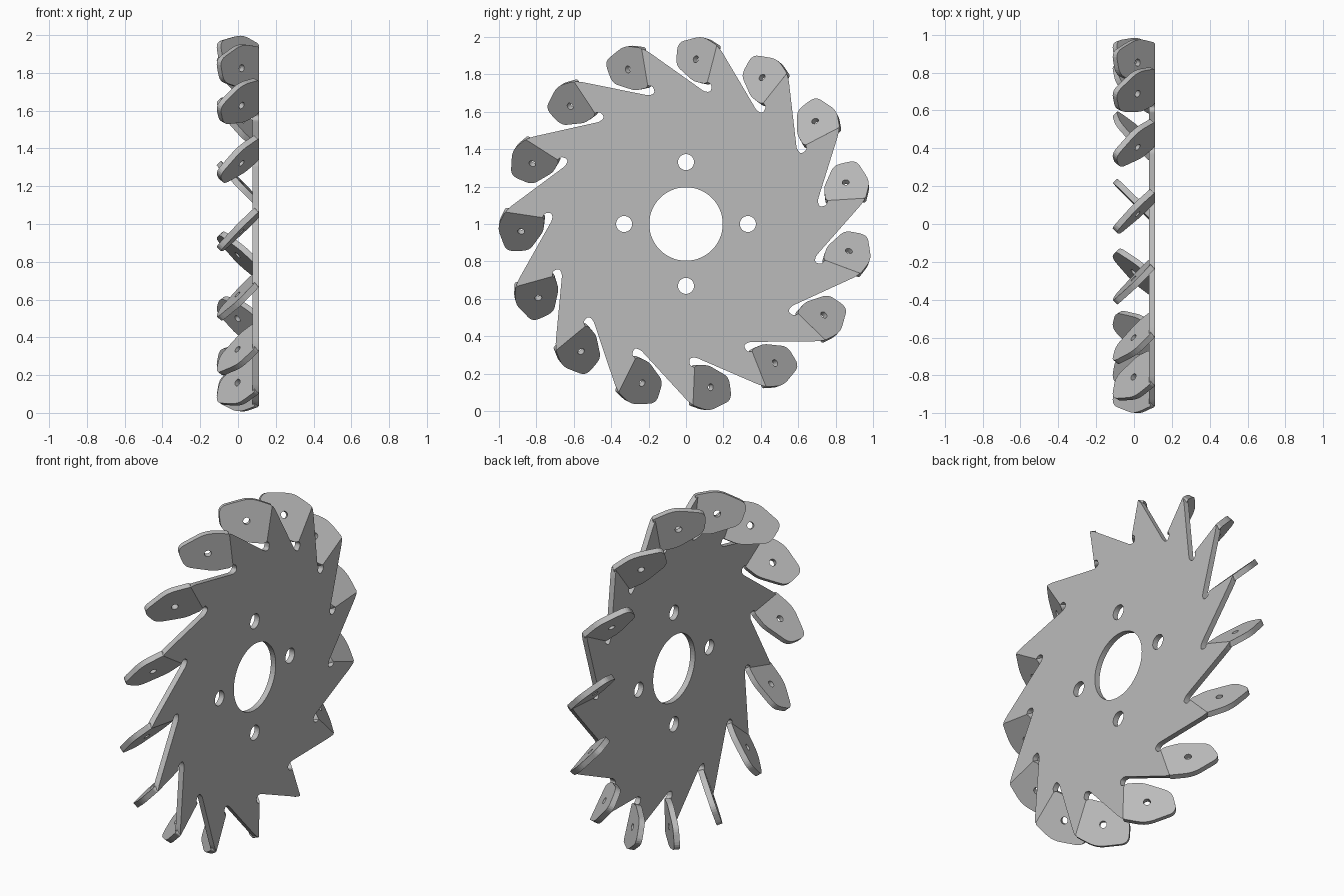
import bpy
from math import sin, cos, pi, radians
from mathutils import Vector, Matrix

if "Cube" in bpy.data.objects:
    bpy.data.objects.remove(bpy.data.objects["Cube"], do_unlink=True)

BLADES = 15
THICK = 0.032
FACE_X = 0.11              # outer face of the plate
FOLD = radians(45)         # bend of each blade
HOLE_ANGLE = radians(14.6)  # direction of the first blade's hole
STEP = 2 * pi / BLADES

steel = bpy.data.materials.new("grey steel")
steel.use_nodes = True
colour = (0.5, 0.5, 0.5, 1)
steel.diffuse_color = colour
steel.node_tree.nodes["Principled BSDF"].inputs["Base Color"].default_value = colour


def circle(cx, cy, r, n):
    return [Vector((cx + r * cos(2 * pi * i / n), cy + r * sin(2 * pi * i / n))) for i in range(n)]


def rounded(corners, steps=5):
    """Outline from (x, y, cut): each corner becomes a small curve."""
    out = []
    for i, (x, y, cut) in enumerate(corners):
        p = Vector((x, y))
        if not cut:
            out.append(p)
            continue
        prev = Vector(corners[i - 1][:2]) - p
        nxt = Vector(corners[(i + 1) % len(corners)][:2]) - p
        a = p + prev.normalized() * min(cut, prev.length * 0.48)
        b = p + nxt.normalized() * min(cut, nxt.length * 0.48)
        for k in range(steps + 1):
            t = k / steps
            out.append(a * (1 - t) ** 2 + p * 2 * t * (1 - t) + b * t * t)
    return out


def sheet(name, outlines):
    """Flat sheet mesh; every outline after the first is a hole."""
    curve = bpy.data.curves.new(name + " outline", 'CURVE')
    curve.dimensions = '2D'
    curve.fill_mode = 'BOTH'
    curve.extrude = THICK / 2
    for pts in outlines:
        spline = curve.splines.new('POLY')
        spline.points.add(len(pts) - 1)
        for sp, p in zip(spline.points, pts):
            sp.co = (p.x, p.y, 0, 1)
        spline.use_cyclic_u = True
    temp = bpy.data.objects.new(name + " outline", curve)
    bpy.context.collection.objects.link(temp)
    bpy.context.view_layer.update()
    graph = bpy.context.evaluated_depsgraph_get()
    mesh = bpy.data.meshes.new_from_object(temp.evaluated_get(graph))
    bpy.data.objects.remove(temp, do_unlink=True)
    bpy.data.curves.remove(curve)
    mesh.name = name
    mesh.materials.clear()
    mesh.materials.append(steel)
    for poly in mesh.polygons:
        poly.use_smooth = False
        poly.material_index = 0
    return mesh


def place(name, mesh, matrix):
    obj = bpy.data.objects.new(name, mesh)
    bpy.context.collection.objects.link(obj)
    obj.matrix_world = matrix
    return obj


def frame(u, v, n, origin):
    m = Matrix((u, v, n)).transposed().to_4x4()
    m.translation = origin
    return m


# Toothed plate: one tooth and gullet, repeated around the axle
tooth = [(0.930, -0.136, 0.015), (0.962, -0.108, 0.012), (0.763, -0.069, 0.006),
         (0.750, -0.092, 0.012), (0.712, -0.092, 0.02), (0.710, -0.058, 0.02)]
rim = []
for i in range(BLADES):
    a = HOLE_ANGLE + i * STEP
    rim += [(r * cos(a) - t * sin(a), r * sin(a) + t * cos(a), c) for r, t, c in tooth]
holes = [circle(0, 0, 0.196, 64)]
holes += [circle(0.33 * cos(k * pi / 2), 0.33 * sin(k * pi / 2), 0.043, 32) for k in range(4)]
plate = sheet("plate", [rounded(rim)] + holes)
X, Y, Z = Vector((1, 0, 0)), Vector((0, 1, 0)), Vector((0, 0, 1))
place("plate", plate, frame(Y, Z, X, X * (FACE_X - THICK / 2) + Z))

# Folded blade: x runs along the fold, y is the distance from it once flattened
flat = cos(FOLD)
profile = [(0, 0, 0), (0.203, 0, 0.012), (0.231, 0.088, 0.05), (0.165, 0.206, 0.045),
           (0.044, 0.185, 0.04), (-0.015, 0.072, 0.03), (-0.012, 0.012, 0.01)]
blade = sheet("blade", [rounded([(x, y / flat, c) for x, y, c in profile]),
                        circle(0.1025, 0.0903 / flat, 0.019, 20)])
along = Vector((0, 0.981, -0.192)).normalized()
across = X.cross(along)
V = across * cos(FOLD) - X * sin(FOLD)
N = along.cross(V)
start = Vector((FACE_X, 0.763, -0.069)) - N * THICK / 2
local = frame(along, V, N, start)
for i in range(BLADES):
    turn = Matrix.Rotation(HOLE_ANGLE + i * STEP, 4, 'X')
    place(f"blade_{i + 1}", blade, Matrix.Translation(Z) @ turn @ local)
